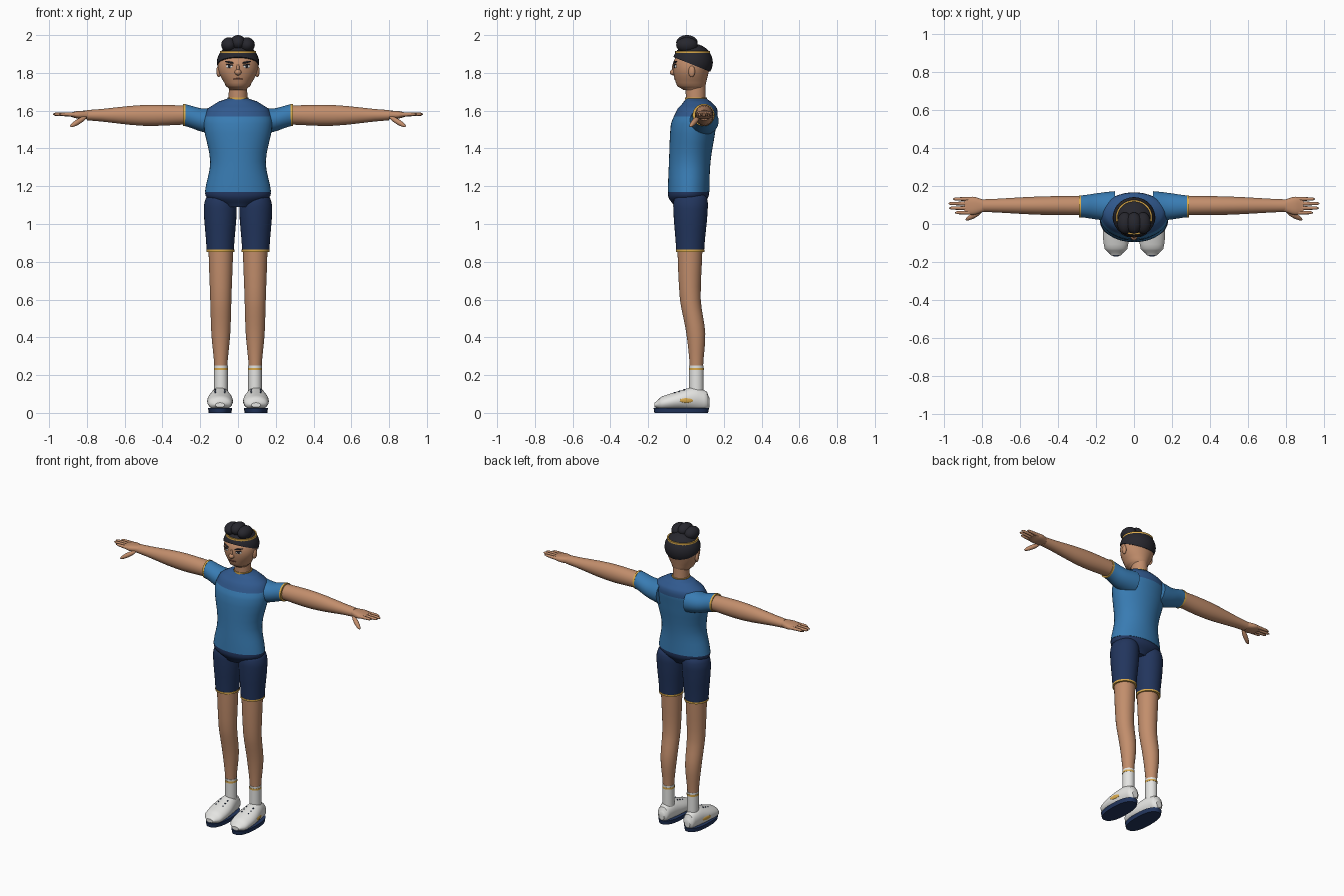
import bpy, bmesh, math
from mathutils import Vector, Euler

cube = bpy.data.objects.get("Cube")
if cube:
    bpy.data.objects.remove(cube, do_unlink=True)


def material(name, *rgb):
    mat = bpy.data.materials.new(name)
    mat.use_nodes = True
    mat.diffuse_color = (*rgb, 1)
    mat.node_tree.nodes["Principled BSDF"].inputs["Base Color"].default_value = (*rgb, 1)
    return mat


skin = material("skin", .54, .27, .15)
blue = material("shirt blue", .04, .2, .45)
yoke = material("yoke blue", .03, .1, .27)
navy = material("navy", .016, .036, .11)
black = material("hair black", .02, .02, .027)
gold = material("gold", .7, .4, .07)
white = material("white", .78, .78, .76)
lip = material("lip brown", .25, .09, .06)


def finish(bm, name, mats, rule=None):
    """Turn a bmesh into a smooth object, colouring faces by an optional rule."""
    bmesh.ops.recalc_face_normals(bm, faces=bm.faces)
    if rule:
        for face in bm.faces:
            face.material_index = rule(face.calc_center_median())
    mesh = bpy.data.meshes.new(name)
    bm.to_mesh(mesh)
    bm.free()
    for mat in mats:
        mesh.materials.append(mat)
    ob = bpy.data.objects.new(name, mesh)
    bpy.context.collection.objects.link(ob)
    bpy.ops.object.select_all(action="DESELECT")
    ob.select_set(True)
    bpy.context.view_layer.objects.active = ob
    bpy.ops.object.shade_smooth_by_angle(angle=math.radians(40))


def spline(rows, steps):
    """Smooth rows between the given sections; positions stay evenly spaced."""
    out = []
    last = len(rows) - 1
    for i in range(last):
        near = rows[max(i - 1, 0)], rows[i], rows[i + 1], rows[min(i + 2, last)]
        for step in range(steps):
            t = step / steps
            row = [b + t * ((c - a) + t * ((2*a - 5*b + 4*c - d) + t * (3*(b - c) + d - a))) / 2
                   for a, b, c, d in zip(*near)]
            row[0] = rows[i][0] + t * (rows[i + 1][0] - rows[i][0])
            out.append(row)
    return out + [rows[last]]


def loft(name, axis, mid, rows, mats, side=1, steps=4, sides=32, power=1, rule=None):
    """Oval rings along an axis. Row: position, first radius, second centre, second radius."""
    bm = bmesh.new()
    rings = []
    for pos, wide, centre, deep in spline(rows, steps):
        ring = []
        for k in range(sides):
            c, s = math.cos(k * math.tau / sides), math.sin(k * math.tau / sides)
            a = mid + wide * math.copysign(abs(c) ** power, c)
            b = centre + deep * math.copysign(abs(s) ** power, s)
            x, y, z = {"x": (pos, a, b), "y": (a, pos, b), "z": (a, b, pos)}[axis]
            ring.append(bm.verts.new((x * side, y, z)))
        rings.append(ring)
    for low, high in zip(rings, rings[1:]):
        for k in range(sides):
            bm.faces.new((low[k], low[k - 1], high[k - 1], high[k]))
    bm.faces.new(rings[0])
    bm.faces.new(rings[-1])
    finish(bm, name, mats, rule)


def band(name, axis, mid, row, side=1, half=.006):
    """A thin gold trim ring around a limb."""
    pos, *oval = row
    loft(name, axis, mid, [(pos - half, *oval), (pos + half, *oval)], [gold], side, steps=1)


def ball(name, loc, size, mat, turn=(0, 0, 0), cut=None):
    """An ellipsoid, optionally trimmed below a plane."""
    bm = bmesh.new()
    bmesh.ops.create_uvsphere(bm, u_segments=28, v_segments=18, radius=1)
    spin = Euler(turn).to_matrix()
    for v in bm.verts:
        v.co = spin @ (v.co * Vector(size)) + Vector(loc)
    if cut:
        point, normal = cut
        geom = bm.verts[:] + bm.edges[:] + bm.faces[:]
        res = bmesh.ops.bisect_plane(bm, geom=geom, plane_co=point, plane_no=normal, clear_inner=True)
        rim = [e for e in res["geom_cut"] if isinstance(e, bmesh.types.BMEdge)]
        bmesh.ops.edgeloop_fill(bm, edges=rim)
    finish(bm, name, [mat])


# Shirt with a darker yoke and a collar trim
torso = [(1.17, .175, .014, .11), (1.33, .147, .02, .11), (1.53, .182, .04, .12),
         (1.61, .16, .06, .105), (1.65, .1, .06, .07), (1.665, .055, .054, .056)]
loft("shirt", "z", 0, torso, [blue, yoke], sides=40, rule=lambda c: int(c.z > 1.57))
band("collar", "z", 0, (1.664, .056, .053, .057))

# Seat of the shorts
seat = [(1.09, .08, .01, .07), (1.14, .165, .012, .105), (1.185, .172, .014, .108)]
loft("shorts_seat", "z", 0, seat, [navy])

# Neck and head
loft("neck", "z", 0, [(1.64, .05, .052, .052), (1.75, .048, .05, .053)], [skin])
head = [(1.71, .045, .04, .055), (1.73, .064, .028, .075), (1.8, .1, .026, .093),
        (1.86, .104, .034, .1), (1.92, .08, .04, .073)]
loft("head", "z", 0, head, [skin])

# Cropped hair with a slanted hairline, headband and top curls
ball("hair", (0, .035, 1.855), (.112, .107, .1), black, cut=((0, -.07, 1.885), (0, .4, 1)))
band("headband", "z", 0, (1.911, .096, .035, .092))
for x in (-.048, 0, .048):
    ball("top_curl", (x, .005, 1.96 - abs(x) / 4), (.041, .057, .04), black)

# Nose and mouth
ball("nose", (0, -.066, 1.803), (.018, .02, .016), skin)
ball("nose_bridge", (0, -.063, 1.825), (.009, .012, .026), skin)
ball("mouth", (0, -.06, 1.768), (.026, .005, .004), lip)

# Limb sections shared by both sides
leg = [(.24, .034, .055, .035), (.42, .05, .052, .05), (.6, .056, .023, .055), (.87, .065, .021, .066)]
shorts = [(.86, .072, .022, .074), (1.08, .087, .024, .091), (1.14, .075, .025, .085), (1.17, .04, .03, .05)]
shoe = [(-.167, .025, .042, .012), (-.13, .06, .05, .036), (-.04, .068, .065, .05),
        (.05, .052, .075, .062), (.11, .037, .065, .048), (.124, .02, .055, .025)]
sleeve = [(.1, .08, 1.545, .075), (.19, .07, 1.55, .062), (.285, .057, 1.577, .058)]
arm = [(.26, .05, 1.577, .05), (.5, .048, 1.575, .055), (.8, .033, 1.576, .027)]
palm = [(.785, .03, 1.577, .023), (.85, .048, 1.578, .02), (.895, .038, 1.579, .009)]

for side, tag in ((1, "left_"), (-1, "right_")):
    # Sleeve, cuff and arm
    loft(tag + "sleeve", "x", .093, sleeve, [blue], side)
    band(tag + "cuff", "x", .093, (.285, .058, 1.577, .059), side)
    loft(tag + "arm", "x", .097, arm, [skin], side)

    # Hand with four fingers and a thumb
    loft(tag + "palm", "x", .096, palm, [skin], side, power=.8)
    for i, tip in enumerate((.945, .975, .98, .955)):
        finger = [(.86, .011, 1.579, .011), (tip - .012, .008, 1.581, .008), (tip, .003, 1.581, .003)]
        loft(tag + "finger", "x", .06 + i * .024, finger, [skin], side, sides=12)
    ball(tag + "thumb", (side * .845, .045, 1.542), (.056, .014, .014), skin, (0, side / 2, -side / 2))

    # Shorts leg with hem, and bare leg
    loft(tag + "shorts_leg", "z", .094, shorts, [navy], side)
    band(tag + "shorts_hem", "z", .093, (.858, .074, .022, .076), side)
    loft(tag + "leg", "z", .091, leg, [skin], side)

    # Sock with a stripe
    loft(tag + "sock", "z", .09, [(.09, .036, .055, .038), (.25, .036, .055, .038)], [white], side)
    band(tag + "sock_stripe", "z", .09, (.232, .037, .055, .039), side)

    # Shoe, sole, side patch and eyelets
    loft(tag + "shoe", "y", .095, shoe, [white], side)
    sole = [(0, .06, -.025, .142), (.027, .064, -.025, .147)]
    loft(tag + "sole", "z", .095, sole, [navy], side, steps=2, power=.85)
    ball(tag + "shoe_patch", (side * .154, .003, .066), (.005, .037, .013), gold, (0, 0, side * .2))
    for i in range(3):
        for x in (.07, .12):
            ball(tag + "eyelet", (side * x, i * .025 - .06, .106 + i * .008), (.004, .004, .004), navy)

    # Ear, eye and brow, turned to follow the face
    ball(tag + "ear", (side * .102, .03, 1.808), (.012, .018, .031), skin, (0, 0, -side * .3))
    for part, y, z, size, mat, tilt in (
            ("eye_white", -.058, 1.834, (.019, .004, .009), white, 0),
            ("iris", -.06, 1.835, (.009, .004, .009), black, 0),
            ("lash", -.06, 1.843, (.021, .004, .003), black, -.1),
            ("brow", -.058, 1.857, (.026, .005, .005), black, -.2)):
        ball(tag + part, (side * .046, y, z), size, mat, (0, side * tilt, side * .4))
